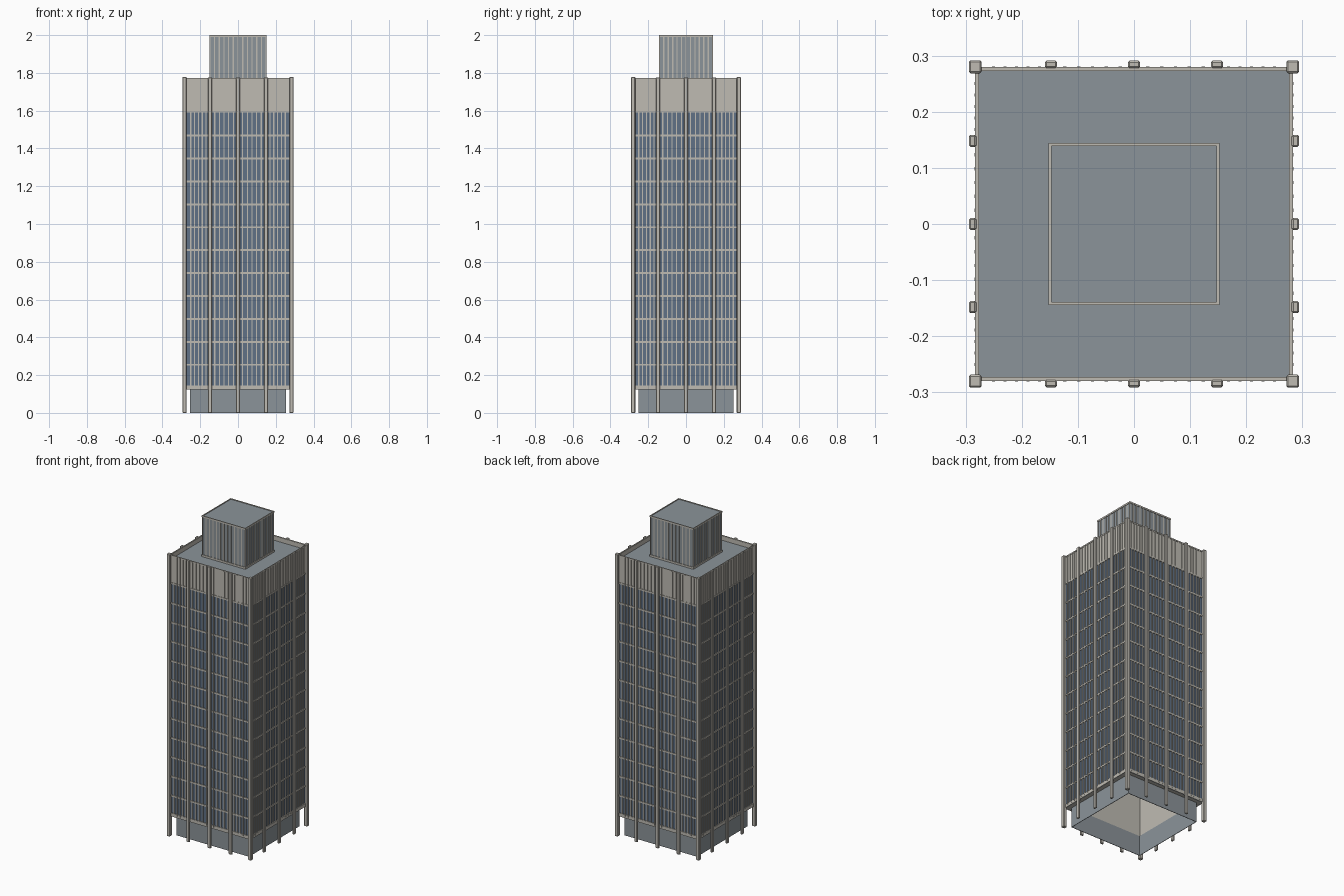
import bpy, bmesh
from mathutils import Matrix, Vector

cube = bpy.data.objects.get("Cube")
if cube:
    bpy.data.objects.remove(cube)


def material(name, rgb):
    m = bpy.data.materials.new(name)
    m.use_nodes = True
    m.diffuse_color = (*rgb, 1)
    m.node_tree.nodes["Principled BSDF"].inputs["Base Color"].default_value = (*rgb, 1)
    return m


stone = material("pale stone", (0.52, 0.50, 0.45))
grey = material("slate grey", (0.26, 0.295, 0.32))
glass = material("blue glass", (0.115, 0.165, 0.24))


def build(name, boxes, mat, bevel=0):
    """One object from boxes given as (low corner, high corner)."""
    bm = bmesh.new()
    for low, high in boxes:
        lo, hi = Vector(low), Vector(high)
        scale = Matrix.Diagonal((*(hi - lo), 1))
        bmesh.ops.create_cube(bm, size=1, matrix=Matrix.Translation((lo + hi) / 2) @ scale)
    mesh = bpy.data.meshes.new(name)
    bm.to_mesh(mesh)
    bm.free()
    mesh.materials.append(mat)
    obj = bpy.data.objects.new(name, mesh)
    bpy.context.collection.objects.link(obj)
    if bevel:
        mod = obj.modifiers.new("Bevel", "BEVEL")
        mod.width, mod.segments = bevel, 1
    return obj


def ring(hx, hy, t, z0, z1):
    """Four walls of a square tube, without overlap."""
    walls = []
    for s in (-1, 1):
        y = sorted((s * hy, s * (hy - t)))
        x = sorted((s * hx, s * (hx - t)))
        walls.append(((-hx, y[0], z0), (hx, y[1], z1)))
        walls.append(((x[0], t - hy, z0), (x[1], hy - t, z1)))
    return walls


def upright(spots_x, spots_y, hx, hy, width, depth, z0, z1):
    """Vertical bars on all four sides, reaching inwards from hx and hy."""
    bars, w = [], width / 2
    for s in (-1, 1):
        y = sorted((s * hy, s * (hy - depth)))
        x = sorted((s * hx, s * (hx - depth)))
        bars += [((p - w, y[0], z0), (p + w, y[1], z1)) for p in spots_x]
        bars += [((x[0], p - w, z0), (x[1], p + w, z1)) for p in spots_y]
    return bars


BASE_TOP, GLASS_TOP, ROOF, TOP = 0.125, 1.593, 1.742, 1.772
HX, HY = 0.283, 0.280

# Hollow base and tower shell
build("base_walls", ring(0.253, 0.252, 0.003, 0, BASE_TOP + 0.002), grey)
build("tower_core", ring(HX - 0.007, HY - 0.007, 0.023, BASE_TOP, ROOF - 0.01), stone)
build("window_glass", ring(HX - 0.005, HY - 0.005, 0.002, BASE_TOP, GLASS_TOP), glass)
build("upper_panels", ring(HX - 0.003, HY - 0.003, 0.004, GLASS_TOP, TOP - 0.002), stone)
build("roof", [((-0.278, -0.275, ROOF - 0.01), (0.278, 0.275, ROOF))], grey)

# Floor bands, sill and parapet rim
bands = ring(HX, HY, 0.006, BASE_TOP, 0.146)
for floor in range(11):
    z = 0.255 + floor * 0.1213
    bands += ring(HX, HY, 0.006, z - 0.005, z + 0.005)
bands += ring(HX, HY, 0.006, GLASS_TOP - 0.004, GLASS_TOP + 0.006)
bands += ring(HX, HY, 0.005, TOP - 0.008, TOP)
build("floor_bands", bands, stone)

# Window mullions, five in each bay
bay_edges = [-0.271, -0.148, 0, 0.148, 0.271]
spots = [a + (b - a) * (i + 1) / 6 for a, b in zip(bay_edges, bay_edges[1:]) for i in range(5)]
build("window_mullions", upright(spots, spots, HX + 0.001, HY + 0.001, 0.006, 0.006,
                                 BASE_TOP + 0.01, TOP - 0.004), stone)

# Columns down to the ground
middle = (-0.148, 0, 0.148)
build("side_columns", upright(middle, middle, 0.294, 0.291, 0.022, 0.013, 0, TOP + 0.004),
      stone, 0.003)
corners = [((x - 0.0115, y - 0.0115, 0), (x + 0.0115, y + 0.0115, TOP + 0.006))
           for x in (-0.283, 0.283) for y in (-0.28, 0.28)]
build("corner_columns", corners, stone, 0.003)

# Rooftop plant room with ribs and rim
build("plant_room", [((-0.148, -0.140, ROOF), (0.148, 0.140, 1.996))], grey)
ribs_x = [-0.149 + i * 0.298 / 12 for i in range(13)]
ribs_y = [p * 0.141 / 0.149 for p in ribs_x]
build("plant_room_ribs", upright(ribs_x, ribs_y, 0.151, 0.143, 0.006, 0.004, ROOF, 1.993), stone)
build("plant_room_rim", ring(0.152, 0.144, 0.005, 1.99, 2.0) + ring(0.152, 0.144, 0.005, ROOF, ROOF + 0.012),
      stone)
